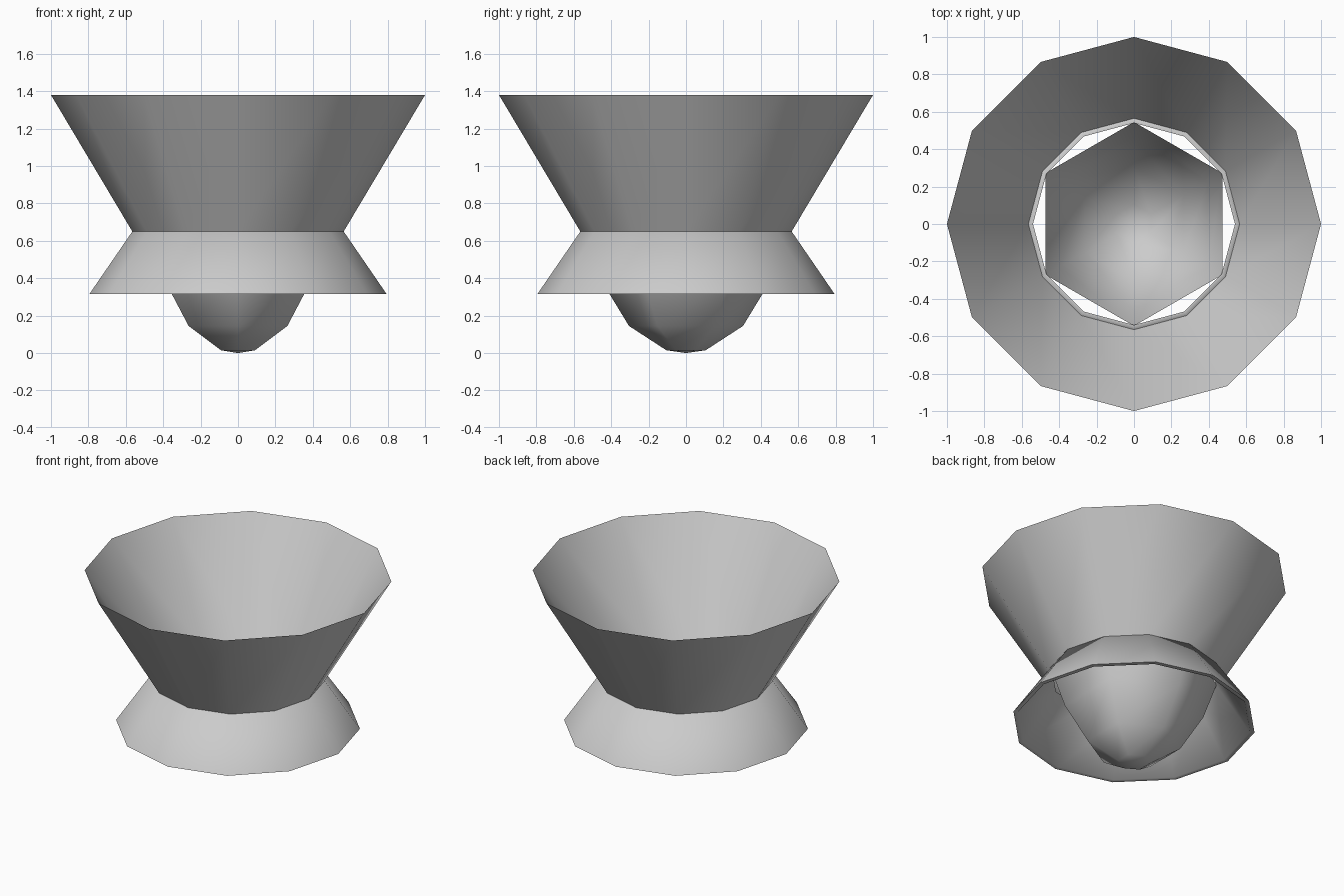
import bpy, math

if "Cube" in bpy.data.objects:
    bpy.data.objects.remove(bpy.data.objects["Cube"])


def lathe(name, profile, sides, start, closed=False, pole=None):
    """Spin an (r, z) profile into a faceted shell; pole closes the first ring at height pole."""
    verts, faces = [], []
    for r, z in profile:
        for i in range(sides):
            a = start + 2 * math.pi * i / sides
            verts.append((r * math.cos(a), r * math.sin(a), z))
    n = len(profile)
    for k in range(n if closed else n - 1):
        p, q = k * sides, ((k + 1) % n) * sides
        for i in range(sides):
            j = (i + 1) % sides
            faces.append((p + i, p + j, q + j, q + i))
    if pole is not None:
        verts.append((0, 0, pole))
        c = len(verts) - 1
        faces += [(c, (i + 1) % sides, i) for i in range(sides)]
    mesh = bpy.data.meshes.new(name)
    mesh.from_pydata(verts, [], faces)
    obj = bpy.data.objects.new(name, mesh)
    bpy.context.collection.objects.link(obj)
    bpy.ops.object.select_all(action='DESELECT')
    obj.select_set(True)
    bpy.context.view_layer.objects.active = obj
    bpy.ops.object.shade_smooth_by_angle(angle=math.radians(62))
    return obj


# Wide upper funnel, a thin open shell
lathe("upper_funnel", [(0.565, 0.65), (1.0, 1.38)], 12, 0)

# Flared lower skirt with a thick rim
lathe("lower_skirt",
      [(0.765, 0.315), (0.795, 0.315), (0.565, 0.65), (0.54, 0.65)],
      12, 0, closed=True)

# Six-sided hanging bowl, open at the top
lathe("hanging_bowl",
      [(0.105, 0.015), (0.305, 0.145), (0.457, 0.395), (0.545, 0.65)],
      6, math.pi / 2, pole=0.0)
